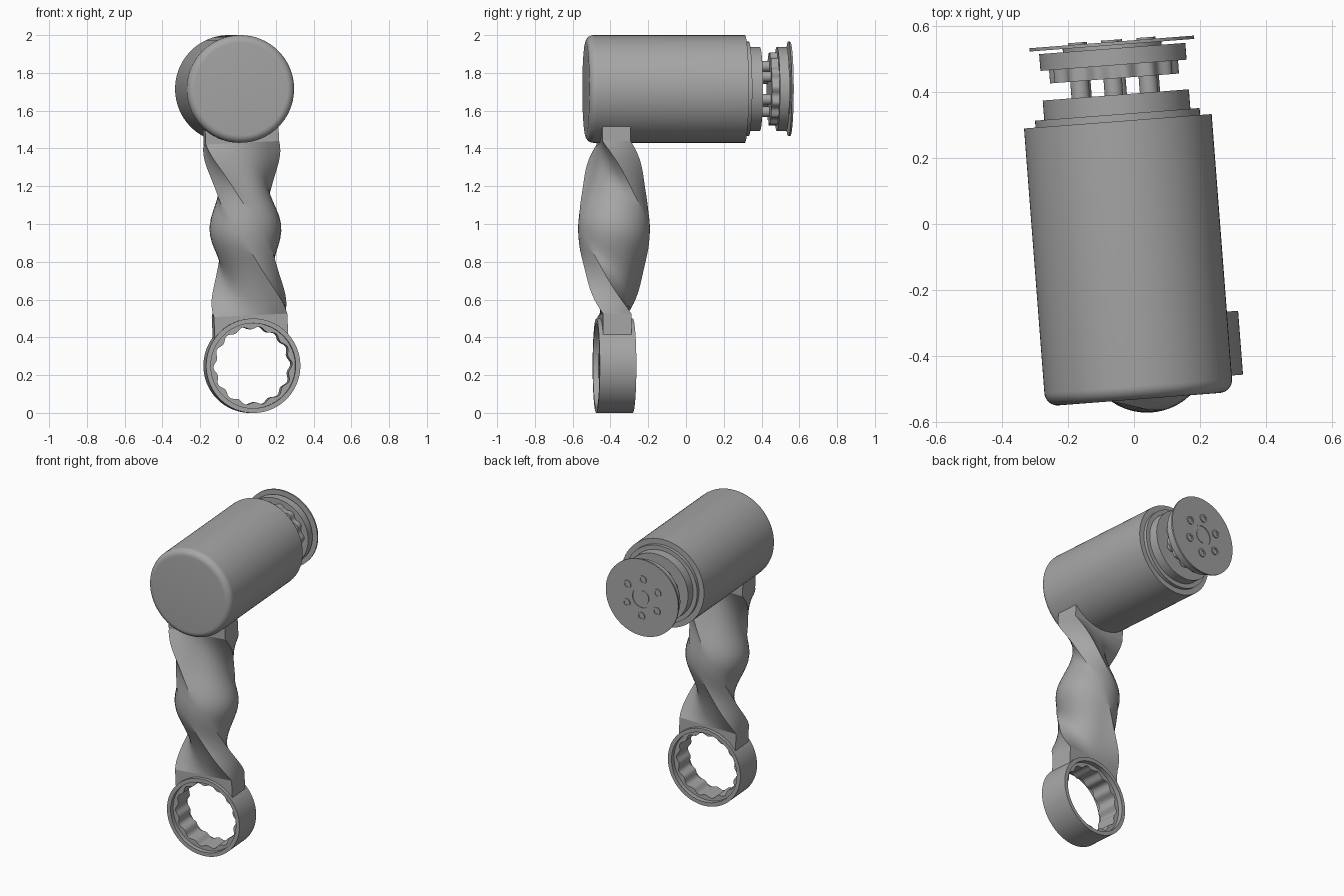
import bpy, bmesh, math
from math import sin, cos, pi, sqrt
from mathutils import Matrix, Vector

cube = bpy.data.objects.get("Cube")
if cube:
    bpy.data.objects.remove(cube, do_unlink=True)

grey = bpy.data.materials.new("plain_grey")
grey.use_nodes = True
COLOUR = (0.38, 0.38, 0.38, 1)
grey.diffuse_color = COLOUR
grey.node_tree.nodes["Principled BSDF"].inputs["Base Color"].default_value = COLOUR

# The whole linkage leans a little: origin sits on the motor axis, which runs along y
PLACE = (Matrix.Translation((-0.025, 0, 1.715))
         @ Matrix.Rotation(math.radians(4.4), 4, "Z")
         @ Matrix.Rotation(math.radians(-2.7), 4, "Y"))
ARM_Y = -0.385
RING_Z = -1.467
HALF_W, HALF_D = 0.195, 0.075
LOBES = 14


def loft(name, loops, closed=False):
    """Skin a row of equal loops; cap the ends, or join last to first."""
    bm = bmesh.new()
    rings = [[bm.verts.new(p) for p in loop] for loop in loops]
    n = len(rings[0])
    pairs = list(zip(rings, rings[1:]))
    if closed:
        pairs.append((rings[-1], rings[0]))
    else:
        bm.faces.new(rings[0])
        bm.faces.new(rings[-1])
    for a, b in pairs:
        for i in range(n):
            j = (i + 1) % n
            bm.faces.new((a[i], a[j], b[j], b[i]))
    bmesh.ops.recalc_face_normals(bm, faces=bm.faces)
    mesh = bpy.data.meshes.new(name)
    bm.to_mesh(mesh)
    bm.free()
    mesh.materials.append(grey)
    ob = bpy.data.objects.new(name, mesh)
    bpy.context.collection.objects.link(ob)
    ob.matrix_world = PLACE
    bpy.ops.object.select_all(action="DESELECT")
    ob.select_set(True)
    bpy.context.view_layer.objects.active = ob
    bpy.ops.object.shade_smooth_by_angle(angle=math.radians(30))
    return ob


def turn(name, profile, seg=64, x=0, z=0, closed=False):
    """Turn a profile of (radius, y, lobe height) about an axis along y."""
    loops = []
    for r, y, *wave in profile:
        w = wave[0] if wave else 0
        loop = []
        for i in range(seg):
            a = 2 * pi * i / seg
            rr = r + w * cos(LOBES * a)
            loop.append(Vector((x + rr * cos(a), y, z + rr * sin(a))))
        loops.append(loop)
    return loft(name, loops, closed)


def prism(name, outline, y0, y1):
    return loft(name, [[Vector((x, y, z)) for x, z in outline] for y in (y0, y1)])


# Motor housing with rounded front and stepped rear
R, FRONT, FILLET = 0.285, -0.532, 0.04
nose = [(R - FILLET + FILLET * sin(k * pi / 16), FRONT + FILLET - FILLET * cos(k * pi / 16))
        for k in range(9)]
turn("motor_housing", nose + [(R, 0.312), (0.25, 0.312), (0.25, 0.333), (0.2, 0.333)], 96)
turn("rear_disc", [(0.222, 0.325), (0.222, 0.392)], 96)

# Output coupling: lobed gear, clamp disc and thin flange with a shallow centre recess
turn("lobed_gear", [(0.188, 0.442, 0.008), (0.188, 0.486, 0.008)], LOBES * 12)
turn("clamp_disc", [(0.222, 0.482), (0.222, 0.533)], 96)
turn("flange_spacer", [(0.15, 0.53), (0.15, 0.546)])
turn("output_flange", [(0.25, 0.543), (0.25, 0.553), (0.066, 0.553),
                       (0.066, 0.548), (0.045, 0.548), (0.045, 0.551)], 96)

# Six pins, each with a socket bolt
for k in range(6):
    a = pi / 6 + k * pi / 3
    px, pz = 0.12 * cos(a), 0.12 * sin(a)
    turn(f"coupling_pin_{k + 1}", [(0.028, 0.38), (0.028, 0.45)], 24, px, pz)
    turn(f"flange_bolt_{k + 1}", [(0.026, 0.55), (0.026, 0.559), (0.015, 0.559),
                                  (0.015, 0.554)], 24, px, pz)

# Twisted arm: a flat bar that swells round in the middle over a half turn
TOP, BOTTOM, STEPS = -0.285, -1.2, 48
corner = math.atan2(HALF_D, HALF_W)
angles = []
for start, span, count in ((-corner, 2 * corner, 8), (corner, pi - 2 * corner, 16)):
    for half in (0, pi):
        angles += [half + start + span * i / count for i in range(count)]
angles = sorted(a % (2 * pi) for a in angles)


def bar_radius(a):
    return min(HALF_W / max(abs(cos(a)), 1e-6), HALF_D / max(abs(sin(a)), 1e-6))


sections = []
for s in range(STEPS + 1):
    t = s / STEPS
    swell = sin(pi * t) ** 2
    waist = 1 - 0.13 * sin(2 * pi * t) ** 2
    loop = []
    for a in angles:
        r = waist * (bar_radius(a) * (1 - swell) + 0.19 * swell)
        loop.append(Vector((r * cos(a + pi * t), ARM_Y + r * sin(a + pi * t),
                            TOP + (BOTTOM - TOP) * t)))
    sections.append(loop)
loft("twisted_arm", sections)

# Square shoulders joining the arm to the housing and to the ring
Y0, Y1 = ARM_Y - HALF_D, ARM_Y + HALF_D
prism("upper_shoulder", [(-HALF_W, TOP), (HALF_W, TOP), (HALF_W, -0.205), (-HALF_W, -0.205)],
      Y0, Y1)
saddle = []
for k in range(17):
    x = -HALF_W + 2 * HALF_W * k / 16
    saddle.append((x, RING_Z + sqrt(0.24 ** 2 - x * x)))
prism("lower_shoulder", saddle + [(HALF_W, BOTTOM), (-HALF_W, BOTTOM)], Y0, Y1)

# Socket ring with lobed bore and a shallow recess on both faces
H = 0.097
turn("socket_ring", [(0.25, ARM_Y - H), (0.25, ARM_Y + H), (0.225, ARM_Y + H),
                     (0.225, ARM_Y + H - 0.03), (0.201, ARM_Y + H - 0.03, 0.008),
                     (0.201, ARM_Y - H + 0.03, 0.008), (0.225, ARM_Y - H + 0.03),
                     (0.225, ARM_Y - H)], LOBES * 12, 0, RING_Z, closed=True)
